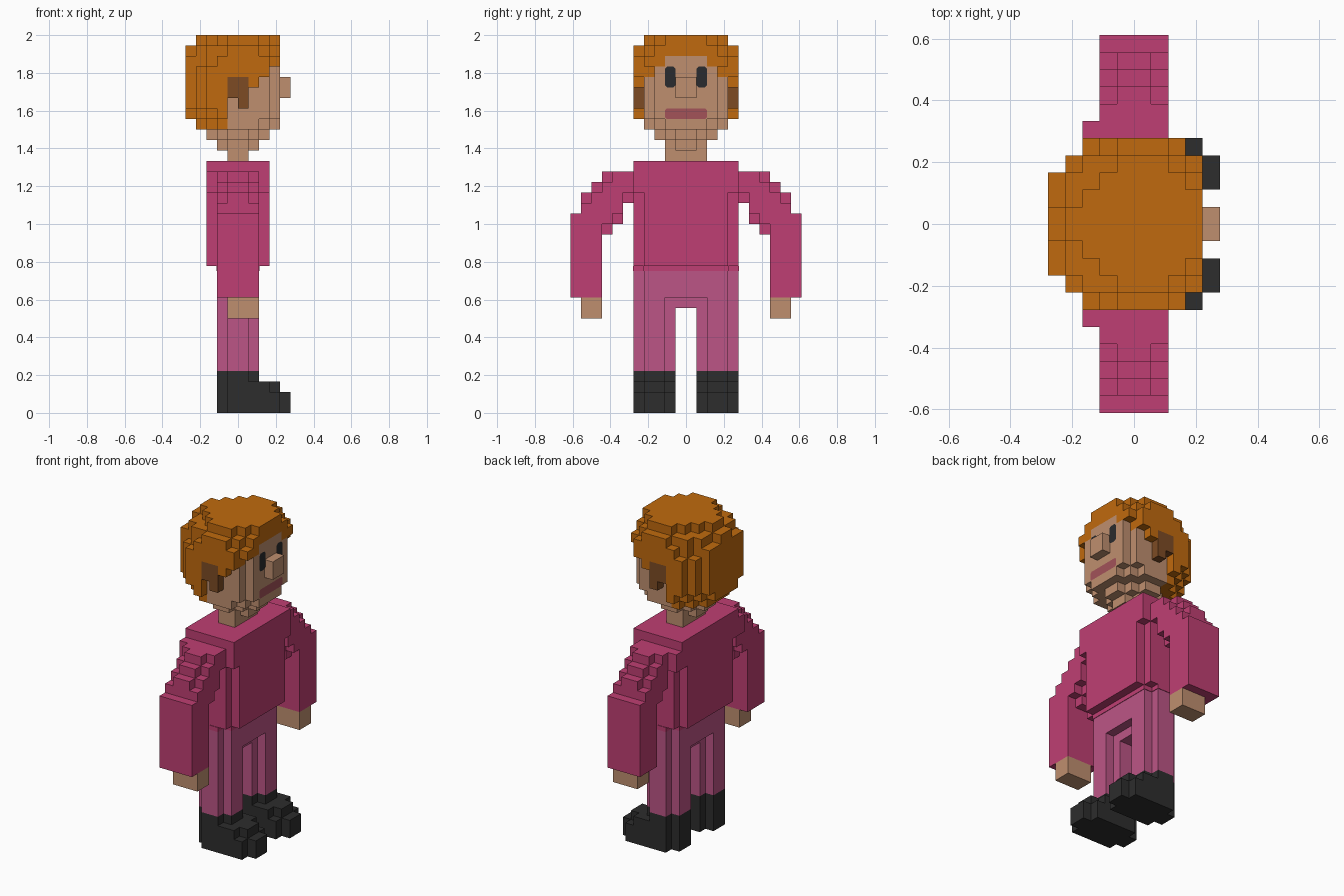
import bpy, bmesh
from mathutils import Vector

if "Cube" in bpy.data.objects:
    bpy.data.objects.remove(bpy.data.objects["Cube"])

U = 1 / 18  # edge of one block; the figure is 36 blocks tall and faces +x


def material(name, r, g, b):
    lin = [(c / 255 / 12.92) if c < 11 else ((c / 255 + 0.055) / 1.055) ** 2.4 for c in (r, g, b)]
    m = bpy.data.materials.new(name)
    m.use_nodes = True
    m.diffuse_color = (*lin, 1)
    bsdf = next(n for n in m.node_tree.nodes if n.type == 'BSDF_PRINCIPLED')
    bsdf.inputs["Base Color"].default_value = (*lin, 1)
    bsdf.inputs["Roughness"].default_value = 0.9
    return m


HAIR = material("hair_orange", 192, 106, 14)
SKIN = material("skin", 191, 143, 111)
EAR = material("ear_brown", 125, 75, 36)
SHIRT = material("shirt_pink", 191, 63, 115)
PANTS = material("pants_pink", 188, 85, 134)
SHOE = material("shoe_black", 45, 45, 45)
EYE = material("eye_dark", 42, 43, 46)
MOUTH = material("mouth_red", 163, 82, 89)


def finish(name, bm, mats):
    mesh = bpy.data.meshes.new(name)
    bm.to_mesh(mesh)
    bm.free()
    for m in mats:
        mesh.materials.append(m)
    obj = bpy.data.objects.new(name, mesh)
    bpy.context.scene.collection.objects.link(obj)
    return obj


def block(x0, x1, y0, y1, z0, z1):
    """Set of unit cells filling a box."""
    return {(x, y, z) for x in range(x0, x1) for y in range(y0, y1) for z in range(z0, z1)}


def flip(cells):
    return {(x, -1 - y, z) for x, y, z in cells}


def build(name, cells, mats, rule=None):
    """Skin a set of cells with outer faces only; rule(x, y, z) gives the material index."""
    bm = bmesh.new()
    verts = {}

    def vert(p):
        if p not in verts:
            verts[p] = bm.verts.new(Vector(p) * U)
        return verts[p]

    for c in sorted(cells):
        for axis in range(3):
            for side in (0, 1):
                n = list(c)
                n[axis] += 2 * side - 1
                if tuple(n) in cells:
                    continue
                a, b = (axis + 1) % 3, (axis + 2) % 3
                ring = []
                for i, j in ((0, 0), (1, 0), (1, 1), (0, 1)):
                    p = list(c)
                    p[axis] += side
                    p[a] += i
                    p[b] += j
                    ring.append(vert(tuple(p)))
                f = bm.faces.new(ring if side else ring[::-1])
                f.material_index = rule(*c) if rule else 0
    bmesh.ops.dissolve_limit(bm, angle_limit=0.01, verts=bm.verts[:], edges=bm.edges[:],
                             delimit={'MATERIAL'})
    return finish(name, bm, mats)


def pair(name, cells, mats):
    build("left_" + name, cells, mats)
    build("right_" + name, flip(cells), mats)


def plate(name, y, z, w, h, cut, mat):
    """Flat chamfered panel just in front of the face."""
    bm = bmesh.new()
    pts = [(-w, -h + cut), (-w + cut, -h), (w - cut, -h), (w, -h + cut),
           (w, h - cut), (w - cut, h), (-w + cut, h), (-w, h - cut)]
    bm.faces.new([bm.verts.new((4 * U + 0.004, (y + a) * U, (z + b) * U)) for a, b in pts])
    finish(name, bm, [mat])


# Head: half width of each column x = -5..3, layer by layer from the chin up
layers = ["000122100", "001233210", "023444432", "234544443", "345545443", "345555443",
          "345555543", "345555553", "334555554", "134455543", "012344432"]
head = set()
for i, row in enumerate(layers):
    for j, w in enumerate(row):
        head |= block(j - 5, j - 4, -int(w), int(w), 25 + i, 26 + i)


def head_colour(x, y, z):
    d = max(y, -1 - y)  # distance from the centre plane
    if d == 4 and (x, z) in {(0, 29), (0, 30), (0, 31), (-1, 30), (-1, 31)}:
        return 2
    if z < 27:
        return 1
    if x < -1:
        return 0
    hairline = {-1: 32, 0: 32, 1: 31, 2: 32}.get(x, 34 if d < 2 else 33)
    return 0 if z >= hairline else 1


build("head", head, [HAIR, SKIN, EAR], head_colour)
build("nose", block(4, 5, -1, 1, 30, 32), [SKIN])
build("neck", block(-1, 1, -2, 2, 24, 25), [SKIN])
plate("left_eye", 1.5, 32, 0.5, 1, 0.2, EYE)
plate("right_eye", -1.5, 32, 0.5, 1, 0.2, EYE)
plate("mouth", 0, 28.5, 2, 0.5, 0.15, MOUTH)

# Torso with notched corners and fuller shoulders
torso = block(-3, 3, -4, 4, 14, 24) | block(-2, 2, -5, 5, 14, 24) | block(-3, 3, -5, 5, 21, 24)
shoulder = block(-3, -2, 5, 6, 21, 23)
build("torso", torso | shoulder | flip(shoulder), [SHIRT])

# Arms: stepped arch from the shoulder down to a square sleeve
arm = set()
for y, low, top in ((5, 20, 23), (6, 18, 23), (7, 17, 23), (8, 11, 22), (9, 11, 21), (10, 11, 19)):
    arm |= block(-1, 1, y, y + 1, low, top)
    drop = 1 if 6 < y < 10 else 0
    lift = 1 if y < 8 else 0
    arm |= block(-2, 2, y, y + 1, low + lift, top - drop)
pair("sleeve", arm, [SHIRT])
pair("hand", block(-1, 2, 8, 10, 9, 11), [SKIN])

# Trousers: hips and two legs with notched corners
hips = block(-2, 2, -4, 4, 11, 14) | block(-1, 1, -5, 5, 11, 14) | block(-1, 1, -1, 1, 10, 11)
build("hips", hips, [PANTS])
pair("leg", block(-2, 2, 2, 4, 4, 11) | block(-1, 1, 1, 5, 4, 11), [PANTS])

# Shirt hem wrapped thinly around the hips
bm = bmesh.new()
for hx, hy in ((2, 4), (1, 5)):
    made = bmesh.ops.create_cube(bm, size=1)["verts"]
    bmesh.ops.scale(bm, verts=made, vec=(2 * hx * U + 0.006, 2 * hy * U + 0.006, 0.5 * U))
    bmesh.ops.translate(bm, verts=made, vec=(0, 0, 13.75 * U))
finish("shirt_hem", bm, [SHIRT])

# Shoes: rounded sole, stepped toe and ankle
shoe = (block(-1, 4, 1, 5, 0, 2) | block(-2, 5, 2, 4, 0, 2) | block(-1, 3, 1, 5, 2, 3)
        | block(-2, 4, 2, 4, 2, 3) | block(-2, 2, 2, 4, 3, 4) | block(-1, 1, 1, 5, 3, 4))
pair("shoe", shoe, [SHOE])
